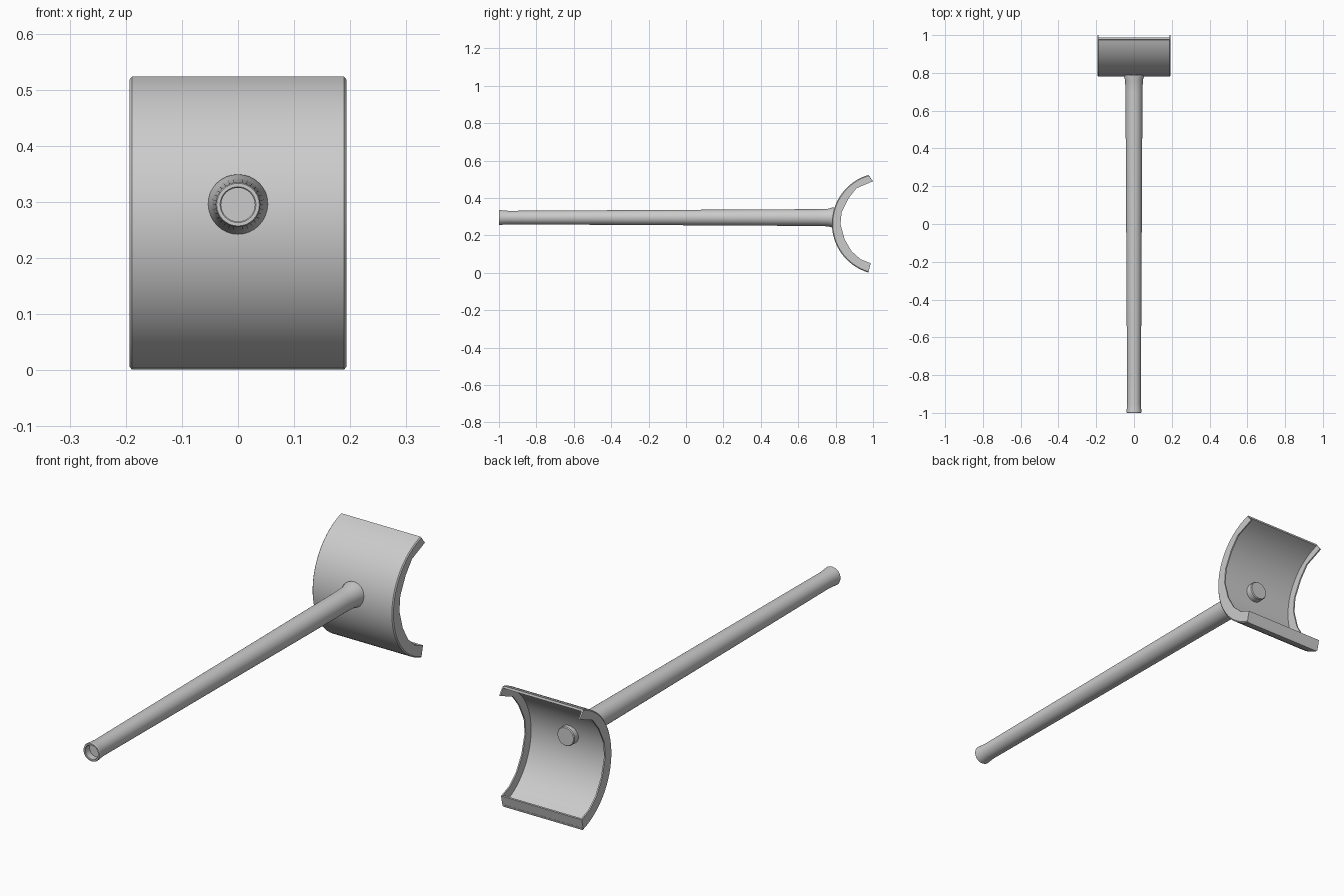
import bpy, bmesh, math

if "Cube" in bpy.data.objects:
    bpy.data.objects.remove(bpy.data.objects["Cube"])

steel = bpy.data.materials.new("steel grey")
steel.diffuse_color = (0.6, 0.6, 0.6, 1)
steel.use_nodes = True
steel.node_tree.nodes["Principled BSDF"].inputs["Base Color"].default_value = steel.diffuse_color


def finish(bm, name, angle=30):
    bmesh.ops.recalc_face_normals(bm, faces=bm.faces[:])
    me = bpy.data.meshes.new(name)
    bm.to_mesh(me)
    bm.free()
    ob = bpy.data.objects.new(name, me)
    bpy.context.collection.objects.link(ob)
    me.materials.append(steel)
    bpy.ops.object.select_all(action='DESELECT')
    bpy.context.view_layer.objects.active = ob
    ob.select_set(True)
    bpy.ops.object.shade_smooth_by_angle(angle=math.radians(angle))
    return ob


def lathe(name, profile, z, sides=32):
    """Turn (y, radius) pairs around the rod axis and close both ends."""
    bm = bmesh.new()
    rings = []
    for y, r in profile:
        rings.append([bm.verts.new((r * math.cos(a), y, z + r * math.sin(a)))
                      for a in (2 * math.pi * i / sides for i in range(sides))])
    for a, b in zip(rings, rings[1:]):
        for i in range(sides):
            j = (i + 1) % sides
            bm.faces.new((a[i], a[j], b[j], b[i]))
    bm.faces.new(rings[0])
    bm.faces.new(rings[-1])
    return finish(bm, name)


def band(name, sections):
    """Loft a strip between outer and inner curves through x sections."""
    bm = bmesh.new()
    loops = []
    n = len(sections[0][1])
    for x, outer, inner in sections:
        pts = outer + inner[::-1]
        loops.append([bm.verts.new((x, y, z)) for y, z in pts])
    for a, b in zip(loops, loops[1:]):
        for i in range(2 * n):
            j = (i + 1) % (2 * n)
            bm.faces.new((a[i], a[j], b[j], b[i]))
    for lp in (loops[0], loops[-1]):
        for i in range(n - 1):
            bm.faces.new((lp[i], lp[i + 1], lp[-i - 2], lp[-i - 1]))
    return finish(bm, name, 20)


SEG = 32
CY, CZ, R = 1.052, 0.262, 0.272
END = math.asin(0.261 / R)


def arc(r):
    return [(CY - r * math.cos(t), CZ + r * math.sin(t))
            for t in (END - 2 * END * i / SEG for i in range(SEG + 1))]


# faceted inner edge of the side plates, top to bottom
corners = [(1.0, 0.489), (0.912, 0.452), (0.869, 0.398), (0.832, 0.324),
           (0.826, 0.259), (0.848, 0.179), (0.885, 0.115), (0.933, 0.072),
           (0.987, 0.051)]
rim = []
for (y0, z0), (y1, z1) in zip(corners, corners[1:]):
    rim += [(y0 + (y1 - y0) * k / 4, z0 + (z1 - z0) * k / 4) for k in range(4)]
rim.append(corners[-1])

# thin curved shell
band("curved_shell", [(-0.188, arc(R), arc(R - 0.01)), (0.188, arc(R), arc(R - 0.01))])

# chamfered side plates
for side, name in ((-1, "left_side_plate"), (1, "right_side_plate")):
    band(name, [(side * 0.187, arc(R), rim), (side * 0.189, arc(R), rim),
                (side * 0.193, arc(R - 0.005), rim)])

# lip along the bottom edge of the shell
low = arc(R)[-1]
band("bottom_lip", [(x, [(low[0] - 0.008, low[1] + 0.002), low],
                     [(0.977, 0.051), (0.987, 0.051)]) for x in (-0.188, 0.188)])

# tapered handle with a flared root and a recessed tip
AXIS = 0.295
lathe("handle", [(-0.97, 0.030), (-0.998, 0.030), (-1.0, 0.032), (-1.0, 0.038),
                 (-0.996, 0.040), (-0.975, 0.038), (-0.95, 0.036), (-0.8, 0.037),
                 (0.70, 0.045), (0.76, 0.047), (0.785, 0.054), (0.79, 0.054)], AXIS)

# end of the handle showing inside the shell
lathe("handle_plug", [(0.785, 0.041), (0.818, 0.041), (0.822, 0.038)], AXIS)
